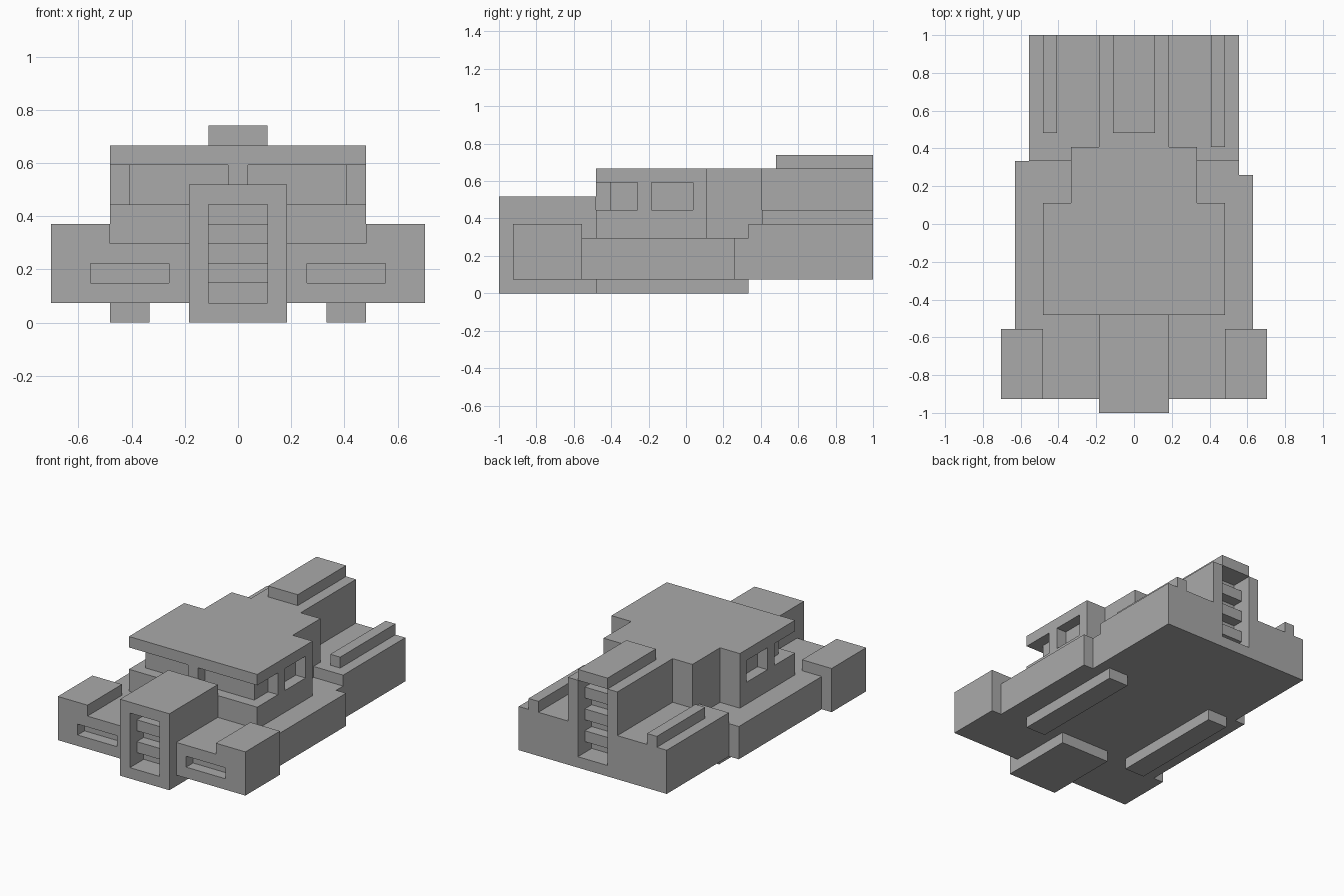
import bpy
import bmesh
from mathutils import Vector

old = bpy.data.objects.get("Cube")
if old:
    bpy.data.objects.remove(old, do_unlink=True)

UNIT = 2 / 27          # edge of one building block
cells = {}             # block position -> part name

grey = bpy.data.materials.new("plain_grey")
grey.use_nodes = True
COLOUR = (0.4, 0.4, 0.4, 1)
grey.diffuse_color = COLOUR
grey.node_tree.nodes["Principled BSDF"].inputs["Base Color"].default_value = COLOUR


def blocks(xs, ys, zs):
    """All block positions in an inclusive range on each axis."""
    return [(x, y, z) for x in range(xs[0], xs[1] + 1)
            for y in range(ys[0], ys[1] + 1)
            for z in range(zs[0], zs[1] + 1)]


def add(name, xs, ys, zs):
    for c in blocks(xs, ys, zs):
        cells.setdefault(c, name)


def carve(xs, ys, zs):
    for c in blocks(xs, ys, zs):
        cells.pop(c, None)


def span(side, a, b):
    """Range on the x axis, mirrored for the right side."""
    return (a, b) if side > 0 else (-b, -a)


# Central body
add("nose", (-2, 2), (-13, -7), (0, 6))
add("chassis", (-8, 8), (-7, 3), (1, 3))
add("chassis", (-8, 7), (4, 4), (1, 3))
add("rear_deck", (-7, 7), (5, 13), (1, 4))
add("spine", (-2, 2), (6, 13), (5, 8))
add("top_fin", (-1, 1), (7, 13), (9, 9))

# Cab with recessed glazing
add("cab_lower", (-6, 6), (-6, 1), (4, 5))
add("cab_glazing", (-5, 5), (-5, 1), (6, 7))
add("windshield_post", (0, 0), (-6, -6), (6, 7))
add("roof", (-6, 6), (-6, 1), (8, 8))
add("cab_rear", (-4, 4), (2, 5), (4, 8))

# Paired parts
for side, label in ((1, "left"), (-1, "right")):
    add(label + "_fender", span(side, 3, 9), (-12, -8), (1, 3))
    add(label + "_fender", span(side, 7, 9), (-12, -8), (4, 4))
    carve(span(side, 4, 7), (-12, -12), (2, 2))
    for y in (-3, 1):
        add(label + "_pillars", span(side, 6, 6), (y, y), (6, 7))
    add(label + "_runner", span(side, 5, 6), (-6, 4), (0, 0))
    add(label + "_rail", span(side, 6, 6), (6 if side > 0 else 7, 13), (5, 5))

# Front and rear grilles: recessed slats with deeper gaps between
for face, behind, low, high in ((-13, -12, 1, 5), (13, 12, 2, 8)):
    carve((-1, 1), (face, face), (low, high))
    for z in range(low, high + 1, 2):
        carve((-1, 1), (behind, behind), (z, z))


def build(name):
    """Skin the blocks of one part, leaving out faces hidden by neighbours."""
    bm = bmesh.new()
    for c in [c for c, owner in cells.items() if owner == name]:
        centre = Vector((c[0], c[1], c[2] + 0.5))
        for axis in range(3):
            for sign in (1, -1):
                n = Vector((0, 0, 0))
                n[axis] = sign
                if tuple(c[i] + int(n[i]) for i in range(3)) in cells:
                    continue
                u = Vector((0, 0, 0))
                u[(axis + 1) % 3] = 0.5
                v = n.cross(u)
                mid = centre + n / 2
                corners = (mid + u + v, mid - u + v, mid - u - v, mid + u - v)
                bm.faces.new([bm.verts.new(p * UNIT) for p in corners])
    bmesh.ops.remove_doubles(bm, verts=bm.verts, dist=UNIT / 100)
    bmesh.ops.dissolve_limit(bm, angle_limit=0.01, verts=bm.verts, edges=bm.edges)
    bmesh.ops.triangulate(bm, faces=[f for f in bm.faces if len(f.verts) > 4])
    mesh = bpy.data.meshes.new(name)
    bm.to_mesh(mesh)
    bm.free()
    mesh.materials.append(grey)
    bpy.context.scene.collection.objects.link(bpy.data.objects.new(name, mesh))


for part in dict.fromkeys(cells.values()):
    build(part)
